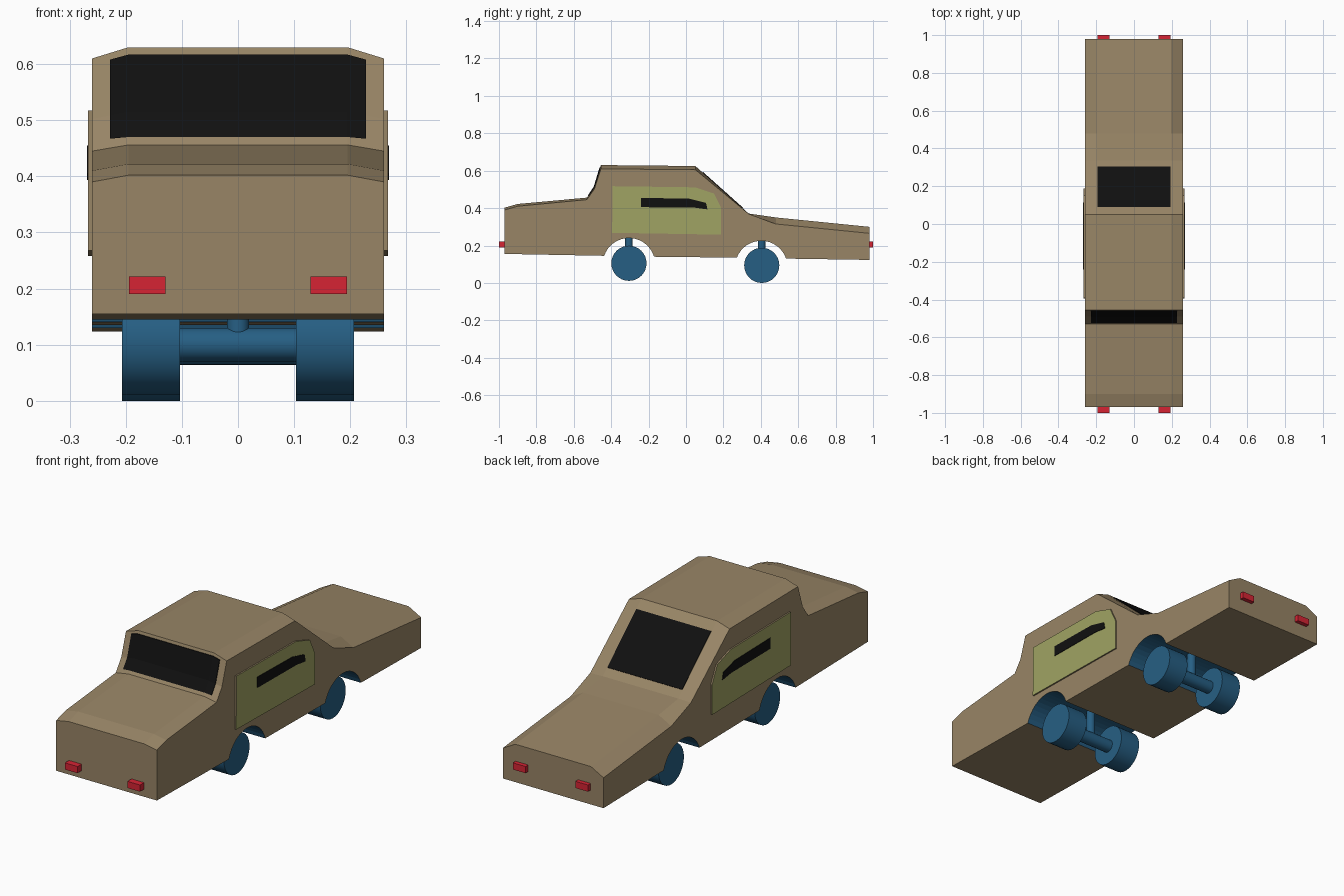
import bpy, bmesh, math

if "Cube" in bpy.data.objects:
    bpy.data.objects.remove(bpy.data.objects["Cube"])


def material(name, r, g, b):
    lin = [((c / 255 + 0.055) / 1.055) ** 2.4 for c in (r, g, b)]
    m = bpy.data.materials.new(name)
    m.diffuse_color = (*lin, 1)
    m.use_nodes = True
    m.node_tree.nodes["Principled BSDF"].inputs["Base Color"].default_value = m.diffuse_color
    return m


TAN = material("tan_paint", 152, 133, 102)
OLIVE = material("olive_door", 160, 164, 99)
BLACK = material("black_glass", 16, 16, 16)
RED = material("red_lamp", 214, 36, 52)
BLUE = material("blue_wheel", 38, 95, 132)


def loft(name, outline, sections, mats, rule=None):
    """Loft a closed (y, z, drop) outline through (x, drop factor) sections."""
    bm = bmesh.new()
    rings = [[bm.verts.new((x, p[0], p[1] - k * (p[2] if len(p) > 2 else 0)))
              for p in outline] for x, k in sections]
    n = len(outline)
    for a, b in zip(rings, rings[1:]):
        for i in range(n):
            j = (i + 1) % n
            bm.faces.new((a[i], a[j], b[j], b[i]))
    bm.faces.new(rings[0])
    bm.faces.new(rings[-1])
    bmesh.ops.recalc_face_normals(bm, faces=bm.faces)
    if rule:
        for f in bm.faces:
            f.material_index = rule(f)
    me = bpy.data.meshes.new(name)
    bm.to_mesh(me)
    bm.free()
    for m in mats:
        me.materials.append(m)
    ob = bpy.data.objects.new(name, me)
    bpy.context.collection.objects.link(ob)
    return ob


def cylinder(name, radius, length, loc, along_x=True):
    bpy.ops.mesh.primitive_cylinder_add(
        vertices=32, radius=radius, depth=length, location=loc,
        rotation=(0, math.pi / 2 if along_x else 0, 0))
    ob = bpy.context.object
    ob.name = name
    ob.data.materials.append(BLUE)
    bpy.ops.object.shade_smooth_by_angle(angle=math.radians(30))


def arch(cy, cz, r, z_back, z_front):
    """Wheel arch points running from back (+y) to front (-y)."""
    a0, a1 = math.asin((z_back - cz) / r), math.pi - math.asin((z_front - cz) / r)
    return [(cy + r * math.cos(a0 + (a1 - a0) * i / 16),
             cz + r * math.sin(a0 + (a1 - a0) * i / 16), 0) for i in range(17)]


# Body: side profile with chamfered upper edges and wheel tunnels
ARCHES = ((-0.305, 0.10, 0.14), (0.4025, 0.085, 0.14))
top = [(-0.97, 0.155, 0), (-0.97, 0.402, 0.012), (-0.90, 0.422, 0.012),
       (-0.53, 0.456, 0.011), (-0.49, 0.515, 0.013), (-0.455, 0.63, 0.02),
       (0.05, 0.625, 0.02), (0.335, 0.371, 0.002), (0.48, 0.35, 0.035),
       (0.98, 0.30, 0.035), (0.98, 0.123, 0)]
profile = top + arch(*ARCHES[1], 0.13, 0.135) + arch(*ARCHES[0], 0.14, 0.145)


def tunnel(f):
    c = f.calc_center_median()
    return int(abs(f.normal.x) < 0.5 and any(
        math.hypot(c.y - y, c.z - z) < r + 0.002 for y, z, r in ARCHES))


loft("body", profile, [(-0.26, 1), (-0.195, 0), (0.195, 0), (0.26, 1)],
     [TAN, BLUE], tunnel)

# Windscreens laid on the sloping cabin ends
wind = [(-0.523, 0.47, 0.003), (-0.493, 0.515, 0.007), (-0.4625, 0.617, 0.009)]
wind += [(y + 0.008, z, d) for y, z, d in reversed(wind)]
loft("front_window", wind, [(-0.228, 1), (-0.195, 0), (0.195, 0), (0.228, 1)], [BLACK])
loft("back_window", [(0.091, 0.593), (0.305, 0.402), (0.300, 0.396), (0.086, 0.587)],
     [(-0.193, 0), (0.193, 0)], [BLACK])

# Doors with slim windows, lamps, wheels
door = [(-0.395, 0.268), (-0.392, 0.517), (0.05, 0.511), (0.15, 0.478),
        (0.188, 0.40), (0.188, 0.258)]
slot = [(-0.24, 0.405), (-0.24, 0.455), (0.02, 0.45), (0.107, 0.428), (0.115, 0.393),
        (0.05, 0.402)]
for s, side in ((-1, "left"), (1, "right")):
    loft(side + "_door", door, [(s * 0.255, 0), (s * 0.267, 0)], [TAN, OLIVE],
         lambda f: int(abs(f.normal.x) > 0.5))
    loft(side + "_door_window", slot, [(s * 0.263, 0), (s * 0.2695, 0)], [BLACK])
    for end, y0, y1 in (("front", -1.0, -0.96), ("back", 0.97, 1.0)):
        loft(f"{end}_{side}_lamp", [(y0, 0.19), (y0, 0.221), (y1, 0.221), (y1, 0.19)],
             [(s * 0.129, 0), (s * 0.194, 0)], [RED])
    for end, y, z in (("front", -0.305, 0.105), ("back", 0.405, 0.094)):
        cylinder(f"{end}_{side}_wheel", 0.094, 0.104, (s * 0.155, y, z))

# Axles and their upright struts
for end, y, z in (("front", -0.305, 0.10), ("back", 0.405, 0.094)):
    cylinder(end + "_axle", 0.03, 0.22, (0, y, z))
    cylinder(end + "_strut", 0.02, 0.14, (0, y, 0.17), False)
